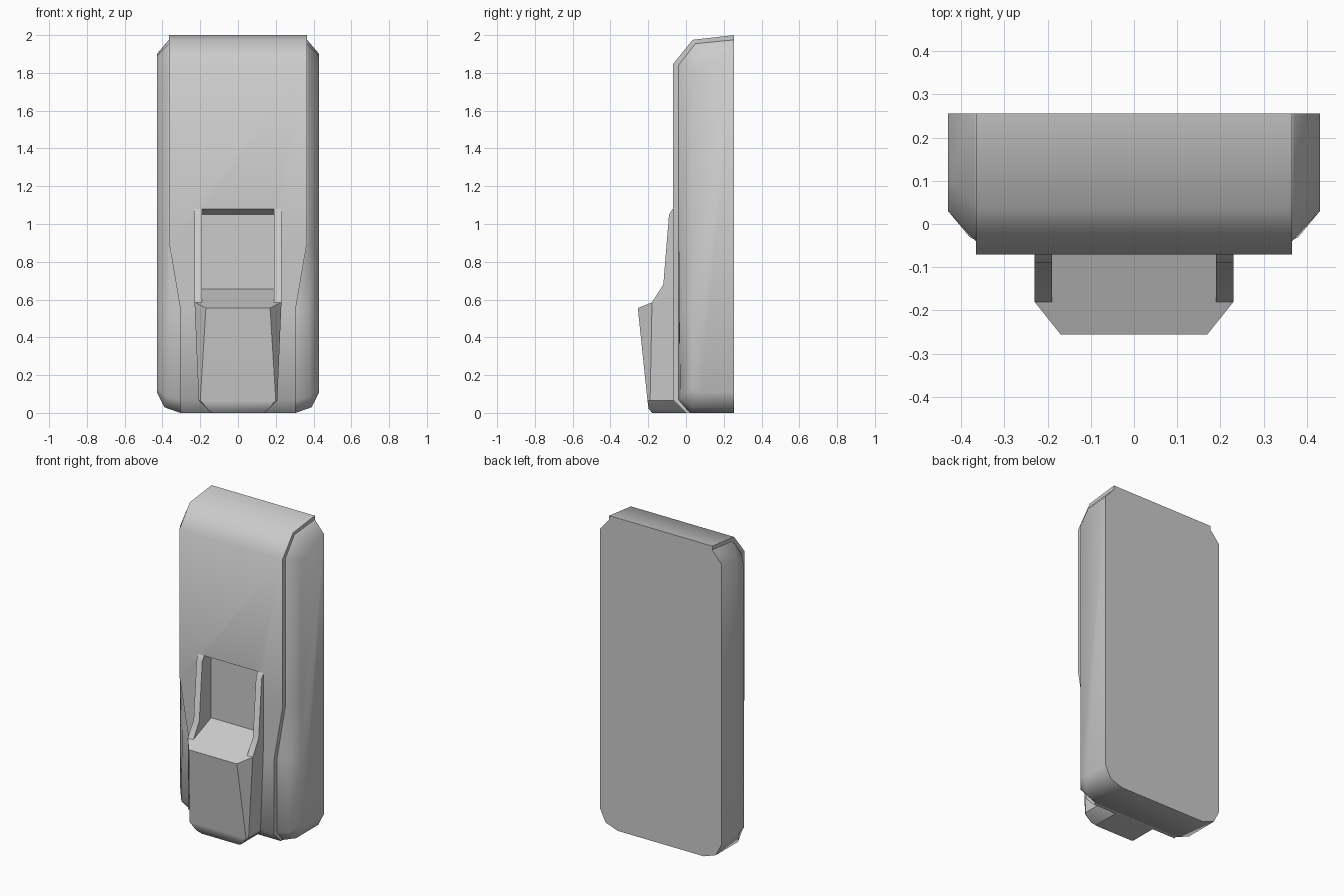
import bpy, bmesh
from math import radians

if "Cube" in bpy.data.objects:
    bpy.data.objects.remove(bpy.data.objects["Cube"])


def loft(name, rings):
    """Skin closed rings of points in order and cap both ends."""
    bm = bmesh.new()
    vs = [[bm.verts.new(p) for p in r] for r in rings]
    n = len(rings[0])
    for a, b in zip(vs, vs[1:]):
        for i in range(n):
            j = (i + 1) % n
            bm.faces.new((a[i], a[j], b[j], b[i]))
    bm.faces.new(vs[0])
    bm.faces.new(vs[-1])
    bmesh.ops.recalc_face_normals(bm, faces=bm.faces)
    me = bpy.data.meshes.new(name)
    bm.to_mesh(me)
    bm.free()
    ob = bpy.data.objects.new(name, me)
    bpy.context.collection.objects.link(ob)
    return ob


def flip(pts):
    return [(-x, y, z) for x, y, z in pts]


def prism(name, profile, x0, x1):
    return loft(name, [[(x, y, z) for y, z in profile] for x in (x0, x1)])


def activate(ob):
    bpy.ops.object.select_all(action='DESELECT')
    ob.select_set(True)
    bpy.context.view_layer.objects.active = ob


def cut(ob, cutter):
    activate(ob)
    m = ob.modifiers.new("recess", 'BOOLEAN')
    m.object, m.operation, m.solver = cutter, 'DIFFERENCE', 'EXACT'
    bpy.ops.object.modifier_apply(modifier=m.name)


def smooth(ob, deg):
    activate(ob)
    bpy.ops.object.shade_smooth_by_angle(angle=radians(deg))


# Rear shell: side outline, bevel line and panel seam, mirrored
outer = [(.43, .255, 1.9), (.43, .1, 1.89), (.43, .03, 1.81), (.43, .03, .9),
         (.43, .03, .55), (.43, .03, .13), (.43, .08, .11), (.43, .255, .11)]
bevel = [(.37, .255, 1.97), (.37, .05, 1.95), (.37, -.035, 1.835), (.37, -.035, .9),
         (.37, -.035, .55), (.38, -.03, .085), (.39, .03, .03), (.39, .255, .03)]
seam = [(.365, .255, 1.975), (.365, .05, 1.955), (.365, -.04, 1.84), (.365, -.04, .9),
        (.305, -.04, .55), (.305, -.04, .07), (.305, .02, 0), (.305, .255, 0)]
shell = loft("rear_shell", [outer, bevel, seam, flip(seam), flip(bevel), flip(outer)])

# Raised front panel wrapping over the top, narrower near the bottom
face = [(.365, .255, 2), (.365, .035, 1.975), (.365, -.07, 1.845), (.365, -.07, .9),
        (.305, -.07, .55), (.305, -.07, .07), (.305, 0, 0)]
back = [(.255, 1.96), (.08, 1.93), (.03, 1.8), (.03, .9), (.03, .55), (.03, .1), (.06, .01)]
rings = []
for (x, y, z), (yb, zb) in zip(face, back):
    rings.append([(x, y, z), (-x, y, z), (-x, yb, zb), (x, yb, zb)])
panel = loft("front_panel", rings)

# Finger recess cut through panel into shell
cutter = prism("recess_cutter", [(0, .657), (0, 1.05), (-.07, 1.08), (-.3, 1.08), (-.3, .537)], -.19, .19)
for ob in (shell, panel):
    cut(ob, cutter)
    smooth(ob, 52)
bpy.data.objects.remove(cutter)

# Protruding latch block
halves = [[(.23, -.06, .633), (.23, -.18, .585), (.17, -.255, .555)],
          [(.208, -.055, .065), (.208, -.19, .065), (.2, -.204, .065)],
          [(.165, -.02, .022), (.165, -.19, .022), (.158, -.198, .022)],
          [(.14, .005, 0), (.14, -.175, 0), (.13, -.18, 0)]]
latch = loft("latch_block", [h + flip(h)[::-1] for h in halves])
smooth(latch, 35)

# Side rails beside the recess
rail = [(-.06, .633), (-.18, .585), (-.12, .68), (-.09, 1.05), (-.07, 1.08), (-.06, 1.08)]
for side, s in (("left", -1), ("right", 1)):
    smooth(prism("rail_" + side, rail, s * .19, s * .23), 35)
